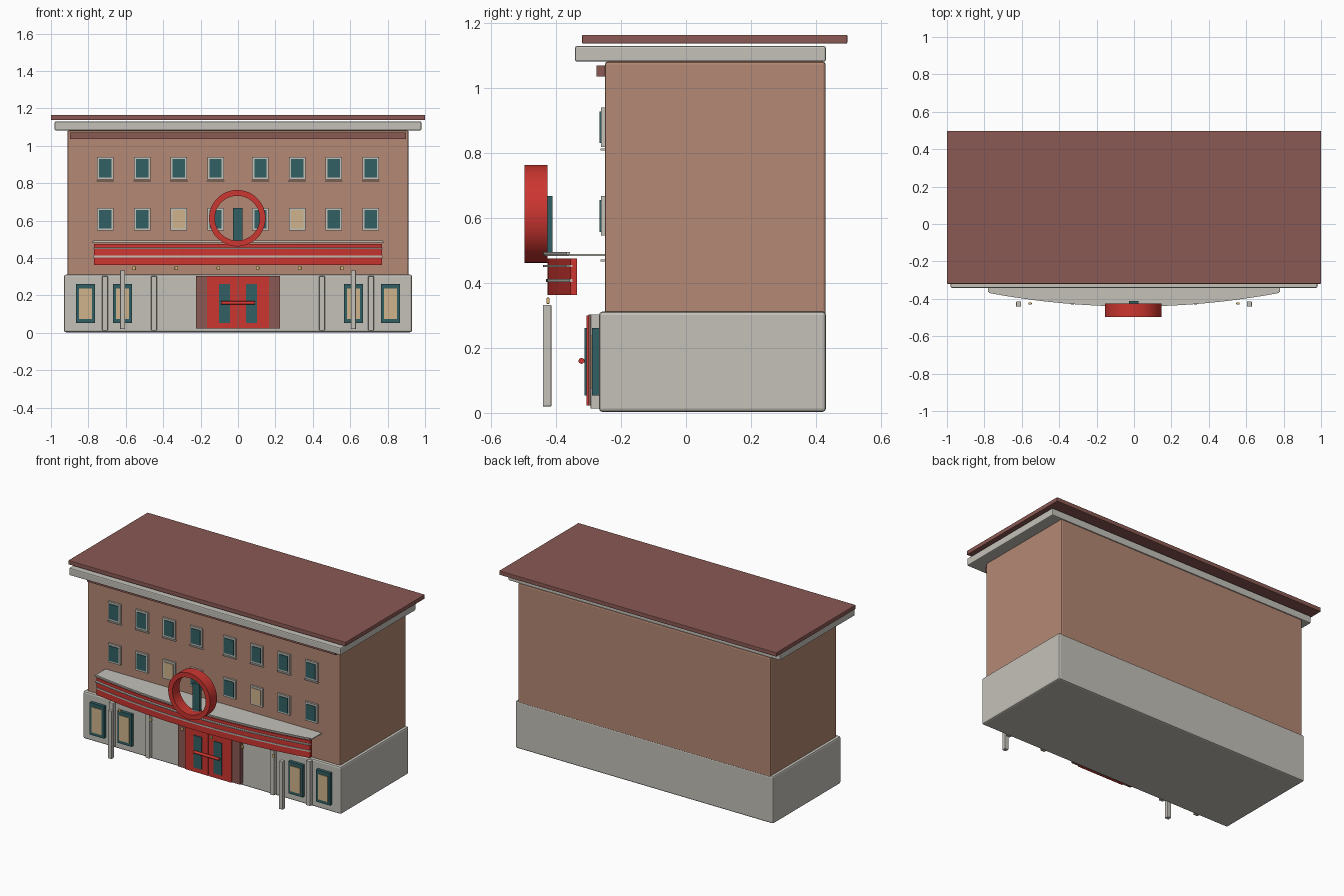
import bpy, bmesh, math

if "Cube" in bpy.data.objects:
    bpy.data.objects.remove(bpy.data.objects["Cube"])


def mat(name, r, g, b):
    def lin(c):
        c /= 255
        return c / 12.92 if c <= 0.04045 else ((c + 0.055) / 1.055) ** 2.4
    m = bpy.data.materials.new(name)
    m.diffuse_color = (lin(r), lin(g), lin(b), 1)
    m.use_nodes = True
    m.node_tree.nodes["Principled BSDF"].inputs["Base Color"].default_value = m.diffuse_color
    return m


BRICK = mat("brick", 180, 136, 115)
STONE = mat("pale_stone", 196, 193, 185)
BROWN = mat("brown", 138, 89, 83)
RED = mat("red", 204, 54, 49)
TEAL = mat("teal_glass", 50, 96, 100)
TAN = mat("lit_glass", 208, 180, 140)
GOLD = mat("lamp", 225, 190, 120)


def finish(name, bm, m, bevel=0, smooth=False):
    bmesh.ops.recalc_face_normals(bm, faces=bm.faces)
    me = bpy.data.meshes.new(name)
    bm.to_mesh(me)
    bm.free()
    me.materials.append(m)
    ob = bpy.data.objects.new(name, me)
    bpy.context.collection.objects.link(ob)
    if bevel:
        mod = ob.modifiers.new("bevel", 'BEVEL')
        mod.width, mod.segments = bevel, 2
    if smooth:
        bpy.context.view_layer.objects.active = ob
        ob.select_set(True)
        bpy.ops.object.shade_smooth_by_angle(angle=math.radians(35))
        ob.select_set(False)
    return ob


def box(name, x, y, z, m, bevel=0):
    """Box from (min, max) ranges."""
    bm = bmesh.new()
    bmesh.ops.create_cube(bm, size=1)
    for v in bm.verts:
        v.co = [r[0] + (c + 0.5) * (r[1] - r[0]) for c, r in zip(v.co, (x, y, z))]
    return finish(name, bm, m, bevel)


def span(c, w):
    return (c - w / 2, c + w / 2)


def arc_y(x, front):
    """Bowed canopy front."""
    return front + 0.073 * (x / 0.78) ** 2


def bow(name, half, front, depth, z, m, back=None):
    """Strip following the canopy bow; back gives a straight rear edge."""
    n = 32
    bm = bmesh.new()
    rows = []
    for i in range(n + 1):
        x = -half + 2 * half * i / n
        yf = arc_y(x, front)
        yb = back if back is not None else yf + depth
        rows.append([bm.verts.new(p) for p in
                     ((x, yf, z[0]), (x, yf, z[1]), (x, yb, z[1]), (x, yb, z[0]))])
    for a, b in zip(rows, rows[1:]):
        for k in range(4):
            bm.faces.new((a[k], a[(k + 1) % 4], b[(k + 1) % 4], b[k]))
    bm.faces.new(rows[0])
    bm.faces.new(rows[-1])
    return finish(name, bm, m, smooth=True)


# main masses
box("ground_floor", (-0.93, 0.93), (-0.268, 0.431), (0.003, 0.312), STONE, 0.01)
box("upper_floors", (-0.912, 0.912), (-0.25, 0.43), (0.30, 1.082), BRICK, 0.008)
box("brick_band", (-0.897, 0.897), (-0.275, -0.245), (1.037, 1.07), BROWN)
box("cornice", (-0.98, 0.98), (-0.342, 0.431), (1.082, 1.13), STONE, 0.006)
box("roof", (-1, 1), (-0.32, 0.497), (1.138, 1.165), BROWN, 0.003)

# upper windows, two rows of eight
for s in (-1, 1):
    for cx in (0.12, 0.316, 0.512, 0.71):
        for cz, sill in ((0.88, 0.811), (0.607, 0.47)):
            x = s * cx
            lit = cz < 0.7 and cx == 0.316
            box("window_frame", span(x, 0.088), (-0.262, -0.245), span(cz, 0.122), STONE)
            box("window_pane", span(x, 0.066), (-0.266, -0.26), span(cz, 0.098),
                TAN if lit else TEAL)
            box("window_sill", span(x, 0.095), (-0.264, -0.245), span(sill, 0.006), STONE)

# shop windows, pilasters, columns and lamps, mirrored
for s in (-1, 1):
    for cx in (0.617, 0.816):
        box("shop_window_frame", span(s * cx, 0.102), (-0.289, -0.26), (0.053, 0.262), TEAL)
        box("shop_window_pane", span(s * cx, 0.07), (-0.293, -0.286), (0.073, 0.238), TAN)
    for cx in (0.449, 0.711):
        box("pilaster", span(s * cx, 0.03), (-0.294, -0.26), (0.013, 0.303), STONE, 0.002)
    box("column", span(s * 0.617, 0.026), (-0.441, -0.415), (0.02, 0.333), STONE, 0.002)
    for cx in (0.105, 0.33, 0.555):
        box("lamp", span(s * cx, 0.018), (-0.43, -0.42), (0.336, 0.355), GOLD, 0.003)

# entrance
box("door_surround", (-0.224, 0.224), (-0.3, -0.26), (0.022, 0.303), BROWN)
for s in (-1, 1):
    box("door_leaf", span(s * 0.084, 0.165), (-0.307, -0.29), (0.022, 0.3), RED)
    box("door_glass", span(s * 0.072, 0.058), (-0.313, -0.305), (0.053, 0.262), TEAL)
    box("handle_bracket", span(s * 0.08, 0.01), (-0.322, -0.3), span(0.16, 0.01), RED)
bm = bmesh.new()
bmesh.ops.create_cone(bm, cap_ends=True, segments=16, radius1=0.009, radius2=0.009, depth=0.184)
for v in bm.verts:
    v.co = (v.co.z, v.co.x - 0.322, v.co.y + 0.16)
finish("door_handle", bm, RED, smooth=True)

# bowed canopy
bow("canopy_fascia", 0.77, -0.427, 0.02, (0.363, 0.475), RED)
bow("canopy_roof", 0.78, -0.436, 0, (0.484, 0.489), STONE, back=-0.25)
bow("canopy_top_trim", 0.775, -0.441, 0.012, (0.486, 0.495), STONE)
bow("canopy_upper_stripe", 0.772, -0.441, 0.02, (0.449, 0.456), STONE)
bow("canopy_lower_stripe", 0.772, -0.431, 0.01, (0.404, 0.413), STONE)

# ring sign with hanging plate
bm = bmesh.new()
N = 48
loops = []
for i in range(N):
    a = 2 * math.pi * i / N
    c, s = math.cos(a), math.sin(a)
    loops.append([bm.verts.new((-0.004 + r * c, y, 0.613 + r * s)) for r, y in
                  ((0.151, -0.498), (0.151, -0.426), (0.12, -0.426), (0.12, -0.498))])
for i in range(N):
    a, b = loops[i], loops[(i + 1) % N]
    for k in range(4):
        bm.faces.new((a[k], a[(k + 1) % 4], b[(k + 1) % 4], b[k]))
finish("ring_sign", bm, RED, smooth=True)
box("sign_plate", (-0.028, 0.024), (-0.43, -0.412), (0.49, 0.668), TEAL)
